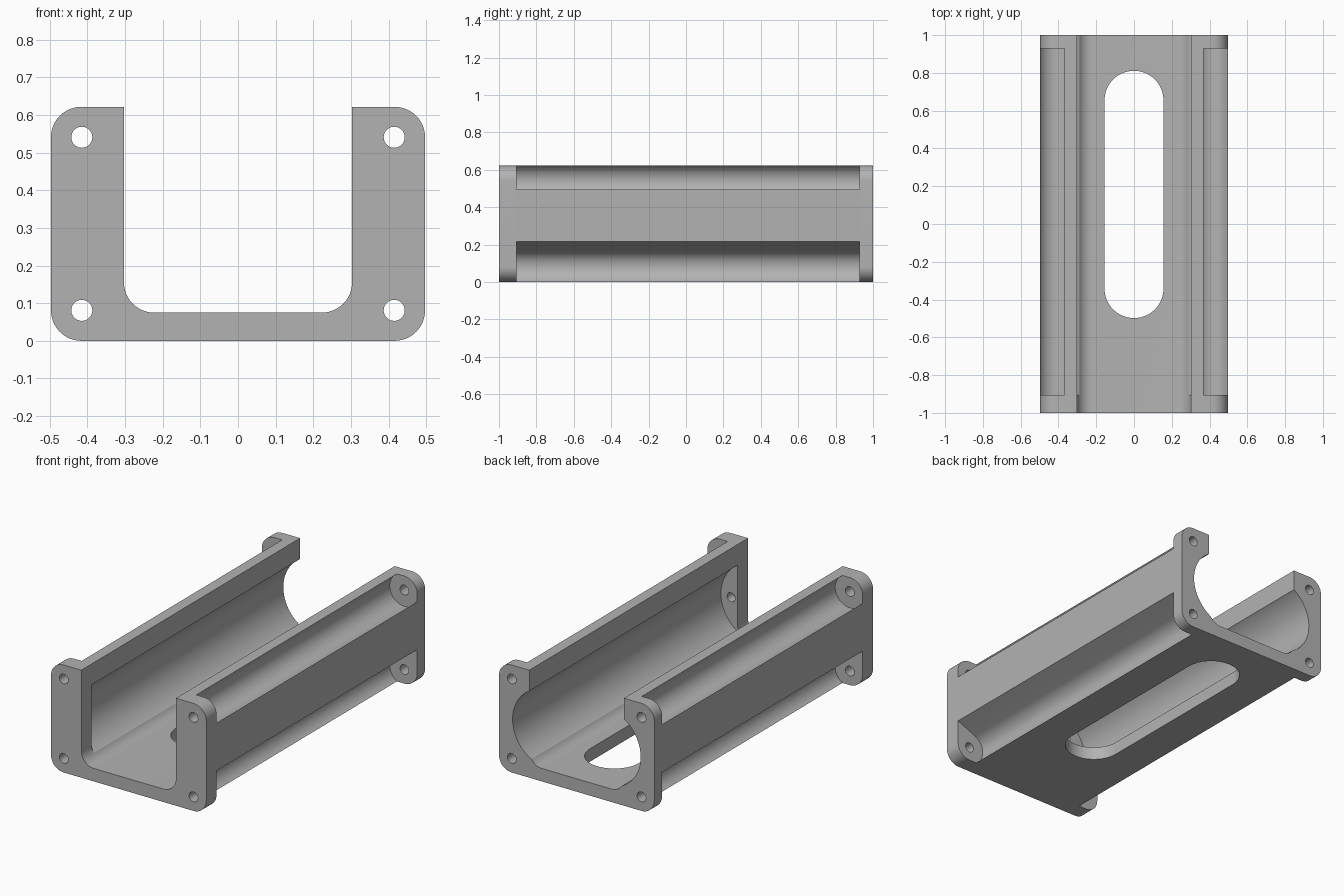
import bpy, bmesh, math

if "Cube" in bpy.data.objects:
    bpy.data.objects.remove(bpy.data.objects["Cube"])

W, H = 0.497, 0.622            # half width, height
HX, HZ = 0.415, (0.081, 0.541)  # screw hole centres
GR = 0.094                     # corner groove radius

grey = bpy.data.materials.new("light grey")
grey.diffuse_color = (0.45, 0.45, 0.45, 1)
grey.use_nodes = True
grey.node_tree.nodes["Principled BSDF"].inputs["Base Color"].default_value = grey.diffuse_color


def arc(cx, cz, r, a0, a1, n=12):
    return [(cx + r * math.cos(math.radians(a0 + (a1 - a0) * i / n)),
             cz + r * math.sin(math.radians(a0 + (a1 - a0) * i / n))) for i in range(n + 1)]


def circle(cx, cz, r, n=40):
    return arc(cx, cz, r, 0, 360, n)[:-1]


def prism(name, pts, a, b, axis="y"):
    """Extrude a closed 2D outline from a to b along the y or z axis."""
    bm = bmesh.new()
    place = (lambda p, t: (p[0], t, p[1])) if axis == "y" else (lambda p, t: (p[0], p[1], t))
    lo = [bm.verts.new(place(p, a)) for p in pts]
    hi = [bm.verts.new(place(p, b)) for p in pts]
    bm.faces.new(lo)
    bm.faces.new(hi)
    for i in range(len(pts)):
        j = (i + 1) % len(pts)
        bm.faces.new((lo[i], lo[j], hi[j], hi[i]))
    bmesh.ops.recalc_face_normals(bm, faces=bm.faces)
    me = bpy.data.meshes.new(name)
    bm.to_mesh(me)
    bm.free()
    ob = bpy.data.objects.new(name, me)
    bpy.context.collection.objects.link(ob)
    me.materials.append(grey)
    return ob


def cut(body, cutter):
    mod = body.modifiers.new("cut", "BOOLEAN")
    mod.operation, mod.solver, mod.object = "DIFFERENCE", "EXACT", cutter
    bpy.context.view_layer.objects.active = body
    bpy.ops.object.modifier_apply(modifier=mod.name)
    bpy.data.objects.remove(cutter)


# rounded outer block
R = 0.081
block = (arc(W - R, H - R, R, 0, 90) + arc(R - W, H - R, R, 90, 180)
         + arc(R - W, R, R, 180, 270) + arc(W - R, R, R, 270, 360))
body = prism("channel_housing", block, -1, 1)

# open-topped channel with rounded floor corners
channel = ([(0.303, 0.8), (-0.303, 0.8)] + arc(-0.223, 0.155, 0.08, 180, 270)
           + arc(0.223, 0.155, 0.08, 270, 360))
cut(body, prism("channel_cutter", channel, -1.1, 1.1))

# wider round-sided cavity behind the front plate
cavity = arc(0.185, 0.31, 0.225, -90, 90, 32) + arc(-0.185, 0.31, 0.225, 90, 270, 32)
cut(body, prism("cavity_cutter", cavity, -0.905, 1.1))

# long slot in the floor
slot = arc(0, 0.655, 0.156, 0, 180, 28) + arc(0, -0.342, 0.156, 180, 360, 28)
cut(body, prism("slot_cutter", slot, -0.1, 0.25, "z"))

# lower groove outline: circle with a flat roof tangent to it, running out to the side
px, pz = W - HX, 0.218 - HZ[0]
tangent = math.degrees(math.atan2(pz, px) + math.acos(GR / math.hypot(px, pz)))
slope = math.tan(math.radians(tangent - 90))
lower = arc(HX, HZ[0], GR, tangent, 330, 32) + [(0.6, 0.0), (0.6, 0.218 + slope * (0.6 - W))]

for s in (-1, 1):
    mirror = lambda pts: [(s * x, z) for x, z in pts]
    # grooves between the end plates
    cut(body, prism("upper_groove", mirror(circle(HX, HZ[1], GR, 48)), -0.905, 0.928))
    cut(body, prism("lower_groove", mirror(lower), -0.905, 0.928))
    # screw holes through both end plates
    for z in HZ:
        cut(body, prism("screw_hole", mirror(circle(HX, z, 0.028, 28)), -1.1, 1.1))
    # blind hole in the back of the front plate
    cut(body, prism("blind_hole", mirror(circle(0.345, 0.305, 0.026, 24)), -0.96, -0.85))

bpy.ops.object.select_all(action="DESELECT")
body.select_set(True)
bpy.context.view_layer.objects.active = body
bpy.ops.object.shade_smooth_by_angle(angle=math.radians(25))
